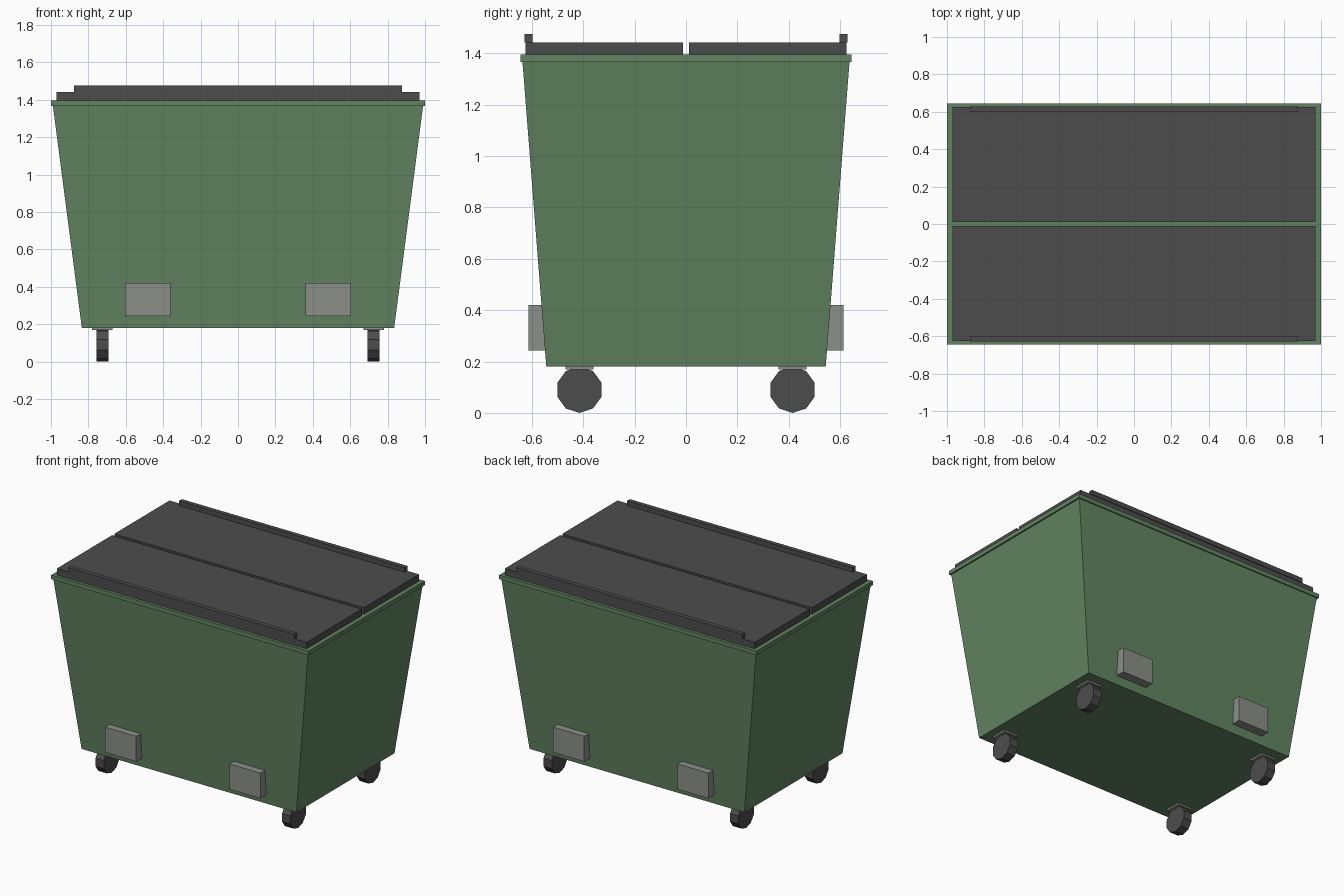
import bpy, bmesh, math
from mathutils import Matrix

if "Cube" in bpy.data.objects:
    bpy.data.objects.remove(bpy.data.objects["Cube"])


def material(name, rgb):
    m = bpy.data.materials.new(name)
    m.diffuse_color = (*rgb, 1)
    m.use_nodes = True
    m.node_tree.nodes["Principled BSDF"].inputs["Base Color"].default_value = m.diffuse_color
    return m


GREEN = material("bin green", (0.122, 0.230, 0.122))
DARK = material("dark plastic", (0.073, 0.073, 0.073))
GREY = material("steel grey", (0.262, 0.275, 0.250))


def finish(bm, name, mat):
    bmesh.ops.recalc_face_normals(bm, faces=bm.faces)
    mesh = bpy.data.meshes.new(name)
    bm.to_mesh(mesh)
    bm.free()
    mesh.materials.append(mat)
    obj = bpy.data.objects.new(name, mesh)
    bpy.context.collection.objects.link(obj)
    return obj


def box(name, mat, x, y, z, top=(1, 1)):
    """Box from (min, max) ranges; top scales the upper face about its centre."""
    bm = bmesh.new()
    bmesh.ops.create_cube(bm, size=1)
    mid = [sum(r) / 2 for r in (x, y, z)]
    for v in bm.verts:
        k = top if v.co.z > 0 else (1, 1)
        v.co.x = mid[0] + v.co.x * (x[1] - x[0]) * k[0]
        v.co.y = mid[1] + v.co.y * (y[1] - y[0]) * k[1]
        v.co.z = mid[2] + v.co.z * (z[1] - z[0])
    return finish(bm, name, mat)


def wheel(name, x, y, r=0.09, width=0.065):
    bm = bmesh.new()
    bmesh.ops.create_cone(bm, cap_ends=True, segments=10,
                          radius1=r, radius2=r, depth=width)
    # axle along x, with one corner pointing straight down
    bmesh.ops.rotate(bm, verts=bm.verts, matrix=Matrix.Rotation(math.pi / 2, 3, 'Y'))
    low = min(bm.verts, key=lambda v: v.co.z).co
    turn = math.atan2(low.y, -low.z)
    bmesh.ops.rotate(bm, verts=bm.verts, matrix=Matrix.Rotation(-turn, 3, 'X'))
    bmesh.ops.translate(bm, verts=bm.verts, vec=(x, y, r))
    return finish(bm, name, DARK)


# Tapered container and rim
box("container", GREEN, (-0.835, 0.835), (-0.544, 0.544), (0.18, 1.37),
    top=(0.99 / 0.835, 0.637 / 0.544))
box("rim", GREEN, (-1, 1), (-0.645, 0.645), (1.367, 1.396))

for s, side in ((-1, "front"), (1, "back")):
    def span(a, b):
        return tuple(sorted((s * a, s * b)))

    # Lid half with its grip bar along the outer edge
    box(f"{side}_lid", DARK, (-0.97, 0.97), span(0.012, 0.625), (1.396, 1.442))
    box(f"{side}_lid_grip", DARK, (-0.877, 0.877), span(0.598, 0.629), (1.442, 1.475))

    for t, end in ((-1, "left"), (1, "right")):
        # Lifting pocket
        cx = t * 0.483
        box(f"{side}_{end}_pocket", GREY, (cx - 0.121, cx + 0.121),
            span(0.535, 0.613), (0.243, 0.421))
        # Castor plate and wheel
        wx, wy = t * 0.725, s * 0.415
        box(f"{side}_{end}_castor_plate", GREY, (wx - 0.055, wx + 0.055),
            (wy - 0.055, wy + 0.055), (0.168, 0.182))
        wheel(f"{side}_{end}_wheel", wx, wy)
